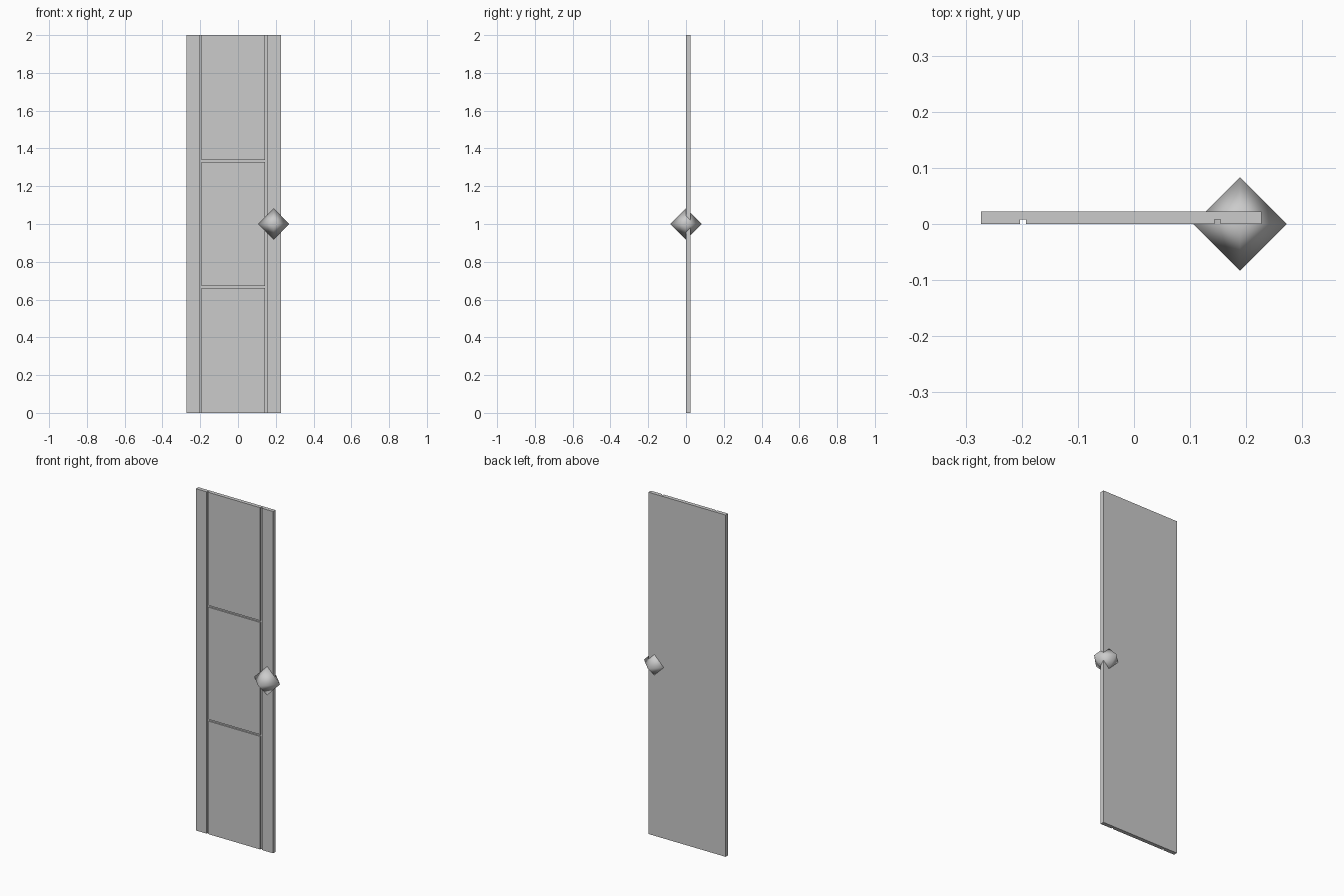
import bpy, bmesh
from mathutils import Matrix

if "Cube" in bpy.data.objects:
    bpy.data.objects.remove(bpy.data.objects["Cube"])

X0, X1 = -0.273, 0.227      # door sides
THICK, HEIGHT = 0.0225, 2.0
GROOVE, DEPTH = 0.0105, 0.008
LEFT, RIGHT = -0.1975, 0.149  # groove centre lines


def box(name, lo, hi):
    size = [b - a for a, b in zip(lo, hi)]
    mid = [(a + b) / 2 for a, b in zip(lo, hi)]
    bm = bmesh.new()
    bmesh.ops.create_cube(bm, size=1, matrix=Matrix.Translation(mid) @ Matrix.Diagonal((*size, 1)))
    return finish(name, bm)


def finish(name, bm):
    me = bpy.data.meshes.new(name)
    bm.to_mesh(me)
    bm.free()
    ob = bpy.data.objects.new(name, me)
    bpy.context.collection.objects.link(ob)
    return ob


# Door slab
door = box("door_panel", (X0, 0, 0), (X1, THICK, HEIGHT))

# Groove cutters: two full-height stiles, two rails between them
h = GROOVE / 2
cutters = [box("stile_groove_cutter", (x - h, -0.02, -0.1), (x + h, DEPTH, HEIGHT + 0.1))
           for x in (LEFT, RIGHT)]
cutters += [box("rail_groove_cutter", (LEFT, -0.02, z - h), (RIGHT, DEPTH, z + h))
            for z in (HEIGHT / 3, HEIGHT * 2 / 3)]

bpy.context.view_layer.objects.active = door
for c in cutters:
    c.hide_render = True
    m = door.modifiers.new("groove", "BOOLEAN")
    m.operation, m.solver, m.object = "DIFFERENCE", "EXACT", c
    bpy.ops.object.modifier_apply(modifier=m.name)
for c in cutters:
    bpy.data.objects.remove(c)

# Eight-sided knob passing through the door
bm = bmesh.new()
bmesh.ops.create_uvsphere(bm, u_segments=4, v_segments=2, radius=0.083)
knob = finish("door_knob", bm)
knob.location = (0.189, 0, 1)
for p in knob.data.polygons:
    p.use_smooth = True
